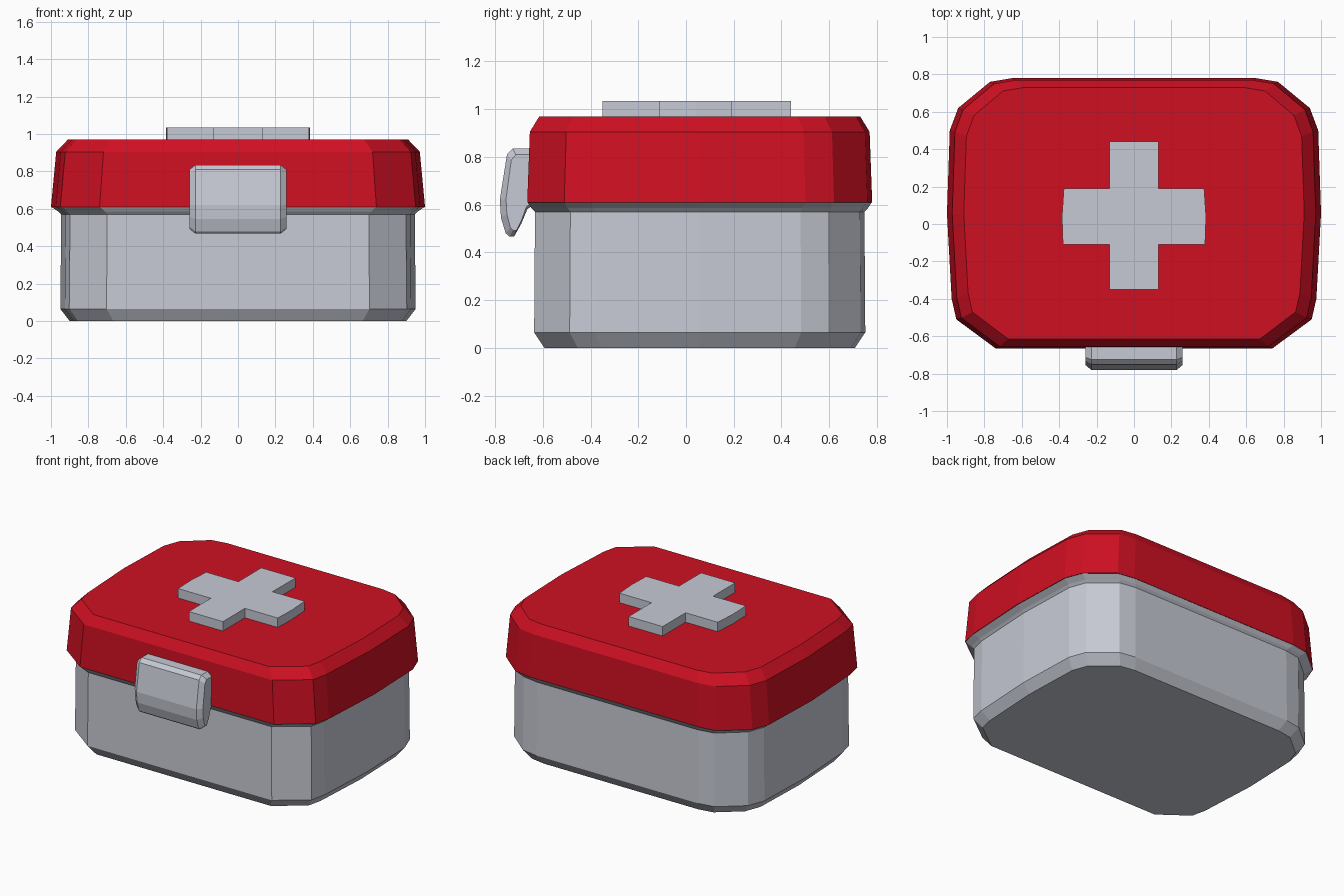
import bpy, bmesh

if "Cube" in bpy.data.objects:
    bpy.data.objects.remove(bpy.data.objects["Cube"])

CY = 0.057  # middle of the box in depth


def material(name, rgb):
    m = bpy.data.materials.new(name)
    m.diffuse_color = (*rgb, 1)
    m.use_nodes = True
    m.node_tree.nodes["Principled BSDF"].inputs["Base Color"].default_value = m.diffuse_color
    return m


RED = material("red", (0.62, 0.005, 0.016))
GREY = material("light grey", (0.57, 0.59, 0.66))


def loft(name, rings, mat, cap_start=True, cap_end=True):
    """Skin a list of equal-length closed rings of 3D points."""
    bm = bmesh.new()
    loops = [[bm.verts.new(p) for p in r] for r in rings]
    n = len(loops[0])
    for a, b in zip(loops, loops[1:]):
        for i in range(n):
            j = (i + 1) % n
            bm.faces.new((a[i], a[j], b[j], b[i]))
    if cap_start:
        bm.faces.new(loops[0][::-1])
    if cap_end:
        bm.faces.new(loops[-1])
    bmesh.ops.recalc_face_normals(bm, faces=bm.faces)
    me = bpy.data.meshes.new(name)
    bm.to_mesh(me)
    bm.free()
    me.materials.append(mat)
    ob = bpy.data.objects.new(name, me)
    bpy.context.collection.objects.link(ob)
    return ob


# Rounded-box outline: right half from front to back, mirrored to the left
half = [(0.74, -0.665), (0.95, -0.51), (0.975, -0.40), (1.0, 0.057),
        (0.985, 0.50), (0.94, 0.62), (0.77, 0.76), (0.65, 0.78)]
outline = half + [(-x, y) for x, y in reversed(half)]


def ring(z, sx, sy):
    return [(x * sx, CY + (y - CY) * sy, z) for x, y in outline]


# Lower box with chamfered foot and flared rim
loft("box_body", [ring(0, 0.90, 0.90), ring(0.065, 0.95, 0.96),
                  ring(0.57, 0.945, 0.955), ring(0.585, 0.96, 0.975),
                  ring(0.61, 0.998, 0.998)], GREY, cap_end=False)

# Lid with sloped shoulder
lid = loft("lid", [ring(0.61, 1, 1), ring(0.905, 0.972, 0.985),
                   ring(0.97, 0.91, 0.93)], RED, cap_start=False)

# Raised cross on the lid
cross = [(0.13, -0.35), (0.13, -0.11), (0.38, -0.11), (0.385, 0.04), (0.375, 0.19),
         (0.13, 0.19), (0.13, 0.44)]
cross += [(-x, y) for x, y in reversed(cross)]
loft("cross", [[(x, y, z) for x, y in cross] for z in (0.965, 1.035)], GREY)

# Front latch: side profile (y, z) lofted across x with chamfered ends
profile = [(-0.64, 0.835), (-0.725, 0.835), (-0.75, 0.81), (-0.78, 0.62),
           (-0.775, 0.545), (-0.755, 0.48), (-0.74, 0.467), (-0.72, 0.467),
           (-0.69, 0.52), (-0.665, 0.58), (-0.64, 0.60)]


def latch_ring(x, s):
    return [(x, -0.68 + (y + 0.68) * (s - 0.12 if s < 1 else 1),
             0.65 + (z - 0.65) * s) for y, z in profile]


loft("latch", [latch_ring(-0.26, 0.86), latch_ring(-0.228, 1),
               latch_ring(0.228, 1), latch_ring(0.26, 0.86)], GREY)
